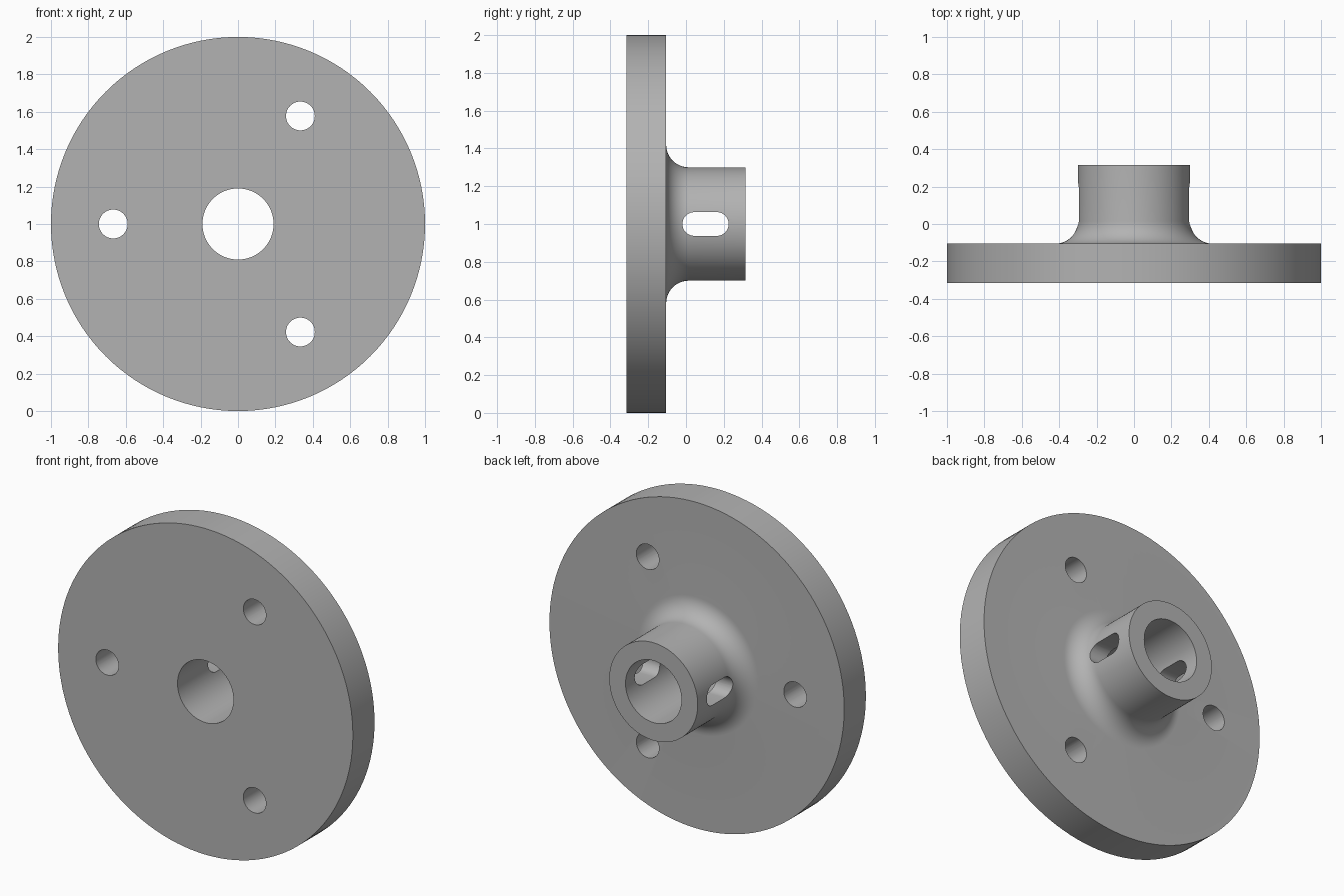
import bpy, bmesh
from math import sin, cos, pi, radians
from mathutils import Matrix, Vector

cube = bpy.data.objects.get("Cube")
if cube:
    bpy.data.objects.remove(cube, do_unlink=True)

CENTRE = Vector((0, 0, 1))
FRONT, FACE, BACK = -0.315, -0.105, 0.315
RIM, HUB, BORE, FILLET = 1.0, 0.30, 0.19, 0.12
SEGMENTS = 128

grey = bpy.data.materials.new("plain grey")
grey.use_nodes = True
colour = (0.45, 0.45, 0.45, 1)
grey.diffuse_color = colour
grey.node_tree.nodes["Principled BSDF"].inputs["Base Color"].default_value = colour


def make_object(name, bm):
    bmesh.ops.recalc_face_normals(bm, faces=bm.faces)
    mesh = bpy.data.meshes.new(name)
    bm.to_mesh(mesh)
    bm.free()
    mesh.materials.append(grey)
    obj = bpy.data.objects.new(name, mesh)
    bpy.context.collection.objects.link(obj)
    return obj


def cut(target, cutter):
    cutter.hide_render = True
    mod = target.modifiers.new(cutter.name, "BOOLEAN")
    mod.operation = "DIFFERENCE"
    mod.solver = "EXACT"
    mod.object = cutter
    bpy.context.view_layer.objects.active = target
    bpy.ops.object.modifier_apply(modifier=mod.name)
    bpy.data.objects.remove(cutter, do_unlink=True)


# Flange, fillet, hub and bore: one closed (radius, y) section turned about y
section = [(BORE, FRONT), (RIM, FRONT), (RIM, FACE)]
for i in range(13):
    a = pi / 2 * i / 12
    section.append((HUB + FILLET * (1 - sin(a)), FACE + FILLET * (1 - cos(a))))
section += [(HUB, BACK), (BORE, BACK)]

bm = bmesh.new()
verts = [bm.verts.new((r, y, 1)) for r, y in section]
edges = [bm.edges.new((v, verts[i - 1])) for i, v in enumerate(verts)]
bmesh.ops.spin(bm, geom=verts + edges, cent=CENTRE, axis=(0, 1, 0),
               angle=2 * pi, steps=SEGMENTS, use_merge=True)
bmesh.ops.remove_doubles(bm, verts=bm.verts, dist=1e-5)
flange = make_object("flanged_hub", bm)

# Three bolt holes
for angle in (60, 180, 300):
    a = radians(angle)
    place = Matrix.Translation(CENTRE + Vector((cos(a), -0.2, sin(a))) * 0.667)
    bm = bmesh.new()
    bmesh.ops.create_cone(bm, cap_ends=True, segments=48, radius1=0.077,
                          radius2=0.077, depth=0.6,
                          matrix=place @ Matrix.Rotation(pi / 2, 4, "X"))
    cut(flange, make_object("bolt_hole_cutter", bm))

# Round-ended slot passing sideways through the hub
SLOT_R, SLOT_A, SLOT_B = 0.063, 0.044, 0.163
bm = bmesh.new()
outline = []
for centre, start in ((SLOT_B, -pi / 2), (SLOT_A, pi / 2)):
    for i in range(17):
        a = start + pi * i / 16
        outline.append(bm.verts.new((-0.6, centre + SLOT_R * cos(a), 1 + SLOT_R * sin(a))))
end = bm.faces.new(outline)
side = bmesh.ops.extrude_face_region(bm, geom=[end], use_keep_orig=True)
moved = [g for g in side["geom"] if isinstance(g, bmesh.types.BMVert)]
bmesh.ops.translate(bm, verts=moved, vec=(1.2, 0, 0))
cut(flange, make_object("slot_cutter", bm))

# Smooth curved walls, crisp edges
bpy.ops.object.select_all(action="DESELECT")
flange.select_set(True)
bpy.context.view_layer.objects.active = flange
bpy.ops.object.shade_smooth_by_angle(angle=radians(30))
